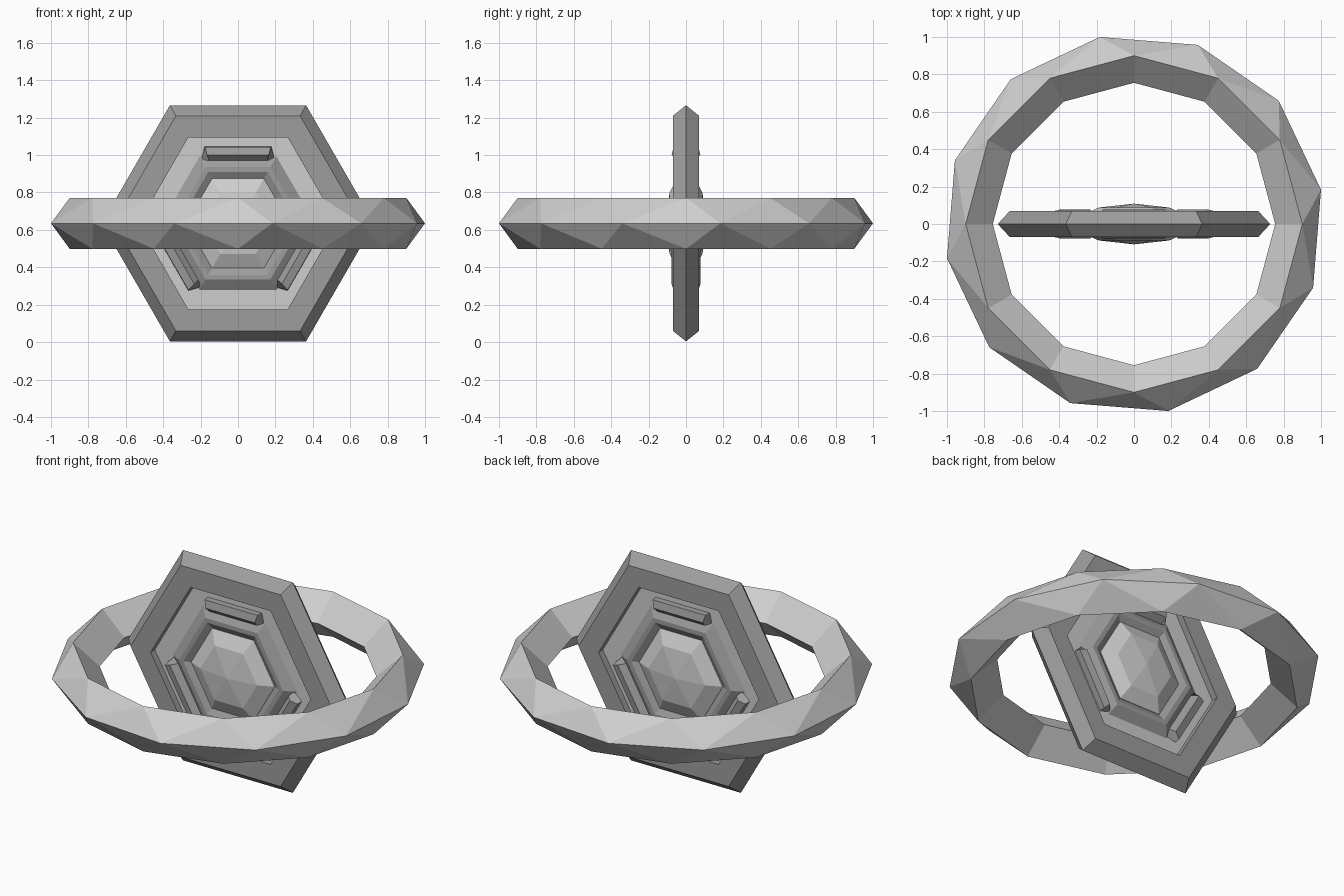
import bpy, bmesh, math
from mathutils import Vector

if "Cube" in bpy.data.objects:
    bpy.data.objects.remove(bpy.data.objects["Cube"])

CZ = 0.635                      # height of the shared centre
C30 = math.cos(math.radians(30))


def material(name, v):
    m = bpy.data.materials.new(name)
    m.diffuse_color = (v, v, v, 1)
    m.use_nodes = True
    m.node_tree.nodes["Principled BSDF"].inputs["Base Color"].default_value = m.diffuse_color
    return m


LIGHT = material("light_grey", 0.62)
DARK = material("dark_grey", 0.34)


def finish(name, bm, mat):
    bmesh.ops.remove_doubles(bm, verts=bm.verts, dist=1e-5)
    bmesh.ops.recalc_face_normals(bm, faces=bm.faces)
    mesh = bpy.data.meshes.new(name)
    bm.to_mesh(mesh)
    bm.free()
    mesh.materials.append(mat)
    ob = bpy.data.objects.new(name, mesh)
    ob.location.z = CZ
    bpy.context.collection.objects.link(ob)
    return ob


def hex_lathe(name, profile, mat, closed=False):
    """Six-sided lathe about y; profile holds (apothem, y) points."""
    bm = bmesh.new()
    rings = []
    for a, y in profile:
        if a == 0:
            rings.append([bm.verts.new((0, y, 0))] * 6)
            continue
        r = a / C30
        rings.append([bm.verts.new((r * math.cos(k * math.pi / 3), y,
                                    r * math.sin(k * math.pi / 3))) for k in range(6)])
    pairs = list(zip(rings, rings[1:]))
    if closed:
        pairs.append((rings[-1], rings[0]))
    for p, q in pairs:
        for k in range(6):
            n = (k + 1) % 6
            loop = list(dict.fromkeys((p[k], p[n], q[n], q[k])))
            if len(loop) > 2:
                bm.faces.new(loop)
    return finish(name, bm, mat)


def both_sides(half):
    """Mirror a profile to the back."""
    return half + [(a, -y) for a, y in reversed(half)]


# Faceted outer ring: diamond section, outer ridge twisted against the rest
bm = bmesh.new()


def circle(r, z, turn=0):
    return [bm.verts.new((r * math.cos(math.radians(30 * k + turn)),
                          r * math.sin(math.radians(30 * k + turn)), z)) for k in range(12)]


upper, lower = circle(0.9, 0.136), circle(0.9, -0.136)
inner, outer = circle(0.755, 0), circle(1.0165, 0, 10.4)
for k in range(12):
    n = (k + 1) % 12
    for edge in (upper, lower):
        bm.faces.new((edge[k], edge[n], inner[n], inner[k]))
        bm.faces.new((edge[k], edge[n], outer[k]))
        bm.faces.new((edge[n], outer[n], outer[k]))
finish("outer_ring", bm, LIGHT)

# Hexagonal frame with a ridged rim
hex_lathe("hex_frame", [(0.46, 0.07), (0.575, 0.07), (0.631, 0),
                        (0.575, -0.07), (0.46, -0.07)], DARK, closed=True)

# Recessed panel inside the frame
hex_lathe("recessed_panel", both_sides([(0, 0.03), (0.462, 0.03)])[:], LIGHT)

# Raised hexagonal setting with a dished centre
hex_lathe("gem_setting", both_sides([(0, 0.042), (0.235, 0.042), (0.275, 0.066),
                                     (0.30, 0.066), (0.36, 0.028)]), DARK)

# Faceted gem
hex_lathe("gem", both_sides([(0, 0.109), (0.163, 0.088), (0.24, 0.048),
                             (0.24, 0)]), LIGHT)

# Three clamps on alternate sides, front and back: (apothem, depth, half length)
CLAMP = [(0.41, 0.02, 0.18), (0.408, 0.066, 0.175), (0.365, 0.077, 0.165),
         (0.335, 0.045, 0.155), (0.33, 0.02, 0.20)]
for side, face in (("front", -1), ("back", 1)):
    for i, deg in enumerate((90, 210, 330)):
        ang = math.radians(deg)
        out = Vector((math.cos(ang), 0, math.sin(ang)))
        along = Vector((-math.sin(ang), 0, math.cos(ang)))
        bm = bmesh.new()
        ends = [[bm.verts.new(out * a + along * h * s + Vector((0, y * face, 0)))
                 for a, y, h in CLAMP] for s in (-1, 1)]
        bm.faces.new(ends[0])
        bm.faces.new(ends[1])
        for k in range(len(CLAMP)):
            n = (k + 1) % len(CLAMP)
            bm.faces.new((ends[0][k], ends[0][n], ends[1][n], ends[1][k]))
        finish(f"{side}_clamp_{i + 1}", bm, DARK)
